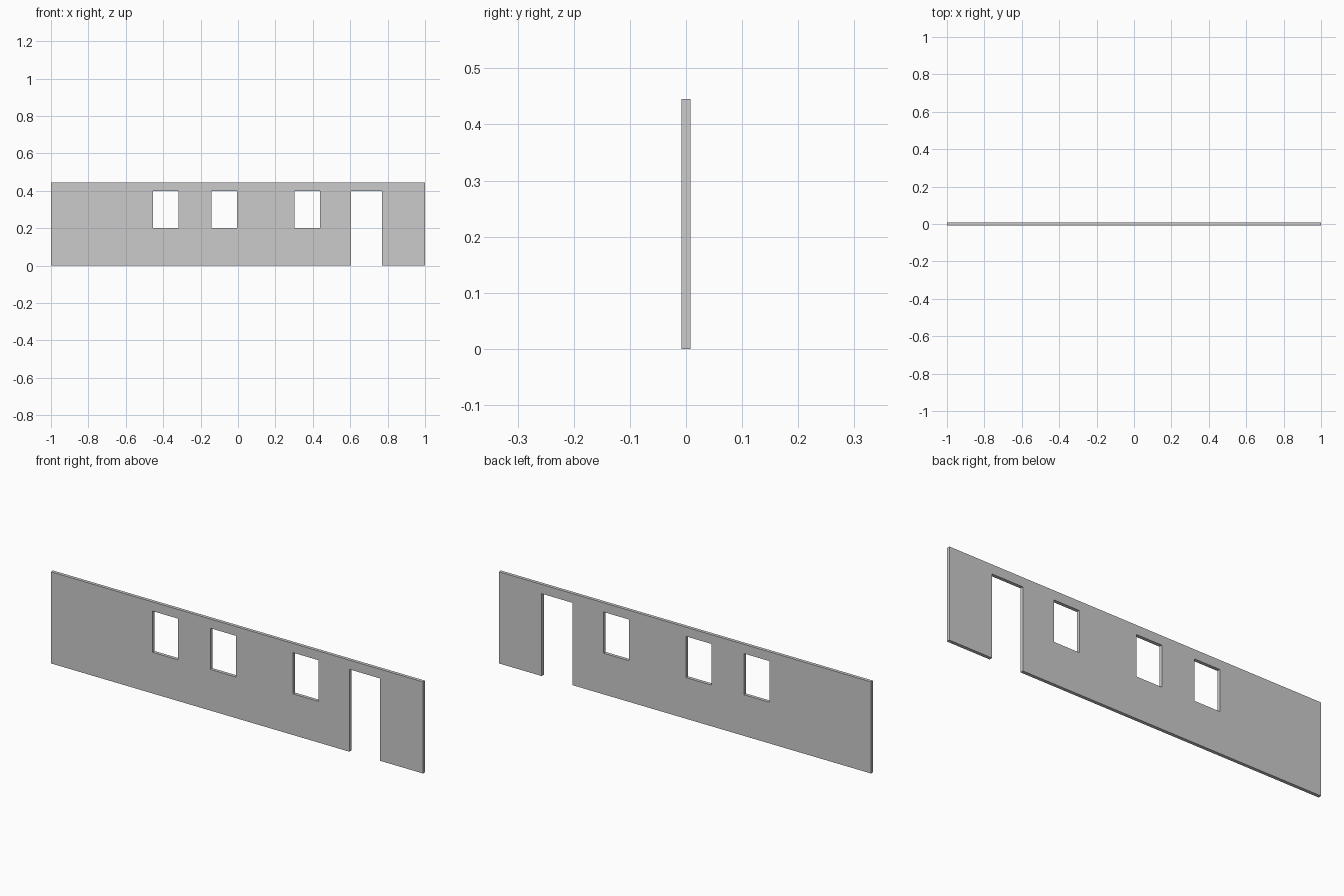
import bpy
import bmesh

if "Cube" in bpy.data.objects:
    bpy.data.objects.remove(bpy.data.objects["Cube"])

HEIGHT, THICKNESS = 0.445, 0.016
SILL, HEAD = 0.2, 0.4

# Openings as (left, right, bottom, top): three windows and a doorway
openings = [(x, x + 0.137, SILL, HEAD) for x in (-0.455, -0.143, 0.301)]
openings.append((0.604, 0.77, 0.0, HEAD))

# Wall face: grid cut at every opening edge, leaving the openings out
xs = sorted({-1.0, 1.0} | {x for o in openings for x in o[:2]})
zs = [0.0, SILL, HEAD, HEIGHT]


def is_open(x, z):
    return any(l < x < r and b < z < t for l, r, b, t in openings)


bm = bmesh.new()
verts = [[bm.verts.new((x, 0, z)) for z in zs] for x in xs]
for i in range(len(xs) - 1):
    for j in range(len(zs) - 1):
        if not is_open((xs[i] + xs[i + 1]) / 2, (zs[j] + zs[j + 1]) / 2):
            bm.faces.new((verts[i][j], verts[i + 1][j],
                          verts[i + 1][j + 1], verts[i][j + 1]))
mesh = bpy.data.meshes.new("wall")
bm.to_mesh(mesh)
bm.free()

# Wall panel thickened evenly about y = 0
wall = bpy.data.objects.new("wall", mesh)
bpy.context.collection.objects.link(wall)
solid = wall.modifiers.new("thickness", 'SOLIDIFY')
solid.thickness = THICKNESS
solid.offset = 0
